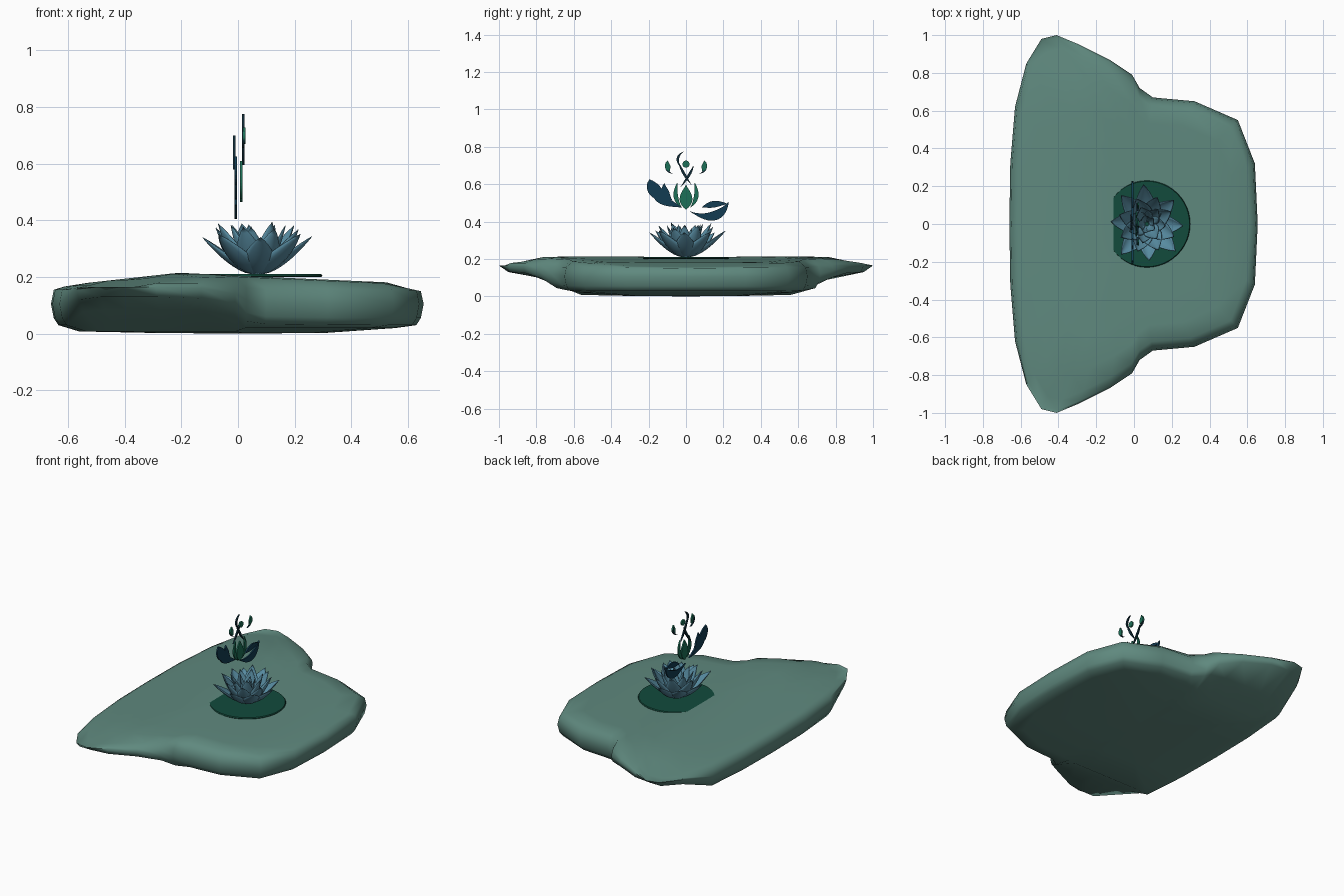
import bpy, math, random
from mathutils import Vector

if "Cube" in bpy.data.objects:
    bpy.data.objects.remove(bpy.data.objects["Cube"])
random.seed(4)


def material(name, rgb):
    m = bpy.data.materials.new(name)
    m.use_nodes = True
    m.diffuse_color = (*rgb, 1)
    m.node_tree.nodes["Principled BSDF"].inputs["Base Color"].default_value = (*rgb, 1)
    return m


STONE = material("sage stone", (0.115, 0.25, 0.21))
PETAL = material("dusty blue", (0.10, 0.27, 0.37))
PAD = material("dark green", (0.006, 0.07, 0.045))
NAVY = material("navy", (0.006, 0.045, 0.085))
GREEN = material("leaf green", (0.012, 0.16, 0.095))
INK = material("ink teal", (0.005, 0.025, 0.04))


def build(name, verts, faces, mat, angle=None):
    me = bpy.data.meshes.new(name)
    me.from_pydata(verts, [], faces)
    me.materials.append(mat)
    ob = bpy.data.objects.new(name, me)
    bpy.context.collection.objects.link(ob)
    if angle:
        bpy.ops.object.select_all(action='DESELECT')
        ob.select_set(True)
        bpy.context.view_layer.objects.active = ob
        bpy.ops.object.shade_smooth_by_angle(angle=math.radians(angle))
    return ob


def loft(rings, first, last):
    """Join equal rings and close both ends to single points."""
    n = len(rings[0])
    verts = [p for r in rings for p in r] + [first, last]
    a, b = len(verts) - 2, len(verts) - 1
    faces = []
    for k in range(n):
        j = (k + 1) % n
        faces += [(i * n + k, i * n + j, i * n + n + j, i * n + n + k) for i in range(len(rings) - 1)]
        faces += [(a, j, k), (b, (len(rings) - 1) * n + k, (len(rings) - 1) * n + j)]
    return verts, faces


def lerp_table(table, x):
    for (x0, z0), (x1, z1) in zip(table, table[1:]):
        if x <= x1:
            return z0 + (z1 - z0) * max(0, (x - x0) / (x1 - x0))
    return table[-1][1]


# Stone slab: half outline mirrored across y
half = [(-.655, .32), (-.63, .62), (-.57, .85), (-.49, .98), (-.41, 1), (-.29, .95), (-.13, .87),
        (-.01, .79), (.03, .72), (.1, .67), (.32, .65), (.55, .55), (.64, .32)]
outline = [(-.66, 0)] + half + [(.655, 0)] + [(x, -y) for x, y in reversed(half)]
ridge = [(-.66, .165), (-.21, .215), (.1, .2), (.55, .18), (.64, .15)]


def wing(y):
    t = min(1, max(0, (abs(y) - .62) / .3))
    return t * t * (3 - 2 * t)


def slab_ring(scale, z_of, limit=2):
    return [(x * scale, max(-limit, min(limit, y * scale)), z_of(x, y, scale)) for x, y in outline]


def top_z(x, y, s):
    return lerp_table(ridge, x * s) - .03 * max(0, (abs(y * s) - .75) / .2)


rings = [slab_ring(.48, lambda x, y, s: .003, .32),
         slab_ring(.85, lambda x, y, s: .02 if x > 0 else .008, .56),
         slab_ring(.96, lambda x, y, s: .03 + .055 * wing(y), .7),
         slab_ring(.985, lambda x, y, s: .055 + .075 * wing(y), .95),
         slab_ring(1, lambda x, y, s: .105 + .06 * wing(y)),
         slab_ring(.985, lambda x, y, s: min(.155 + .025 * wing(y), top_z(x, y, s))),
         slab_ring(.93, lambda x, y, s: top_z(x, y, s) - .004)]
rings += [slab_ring(s, top_z) for s in (.8, .6, .4, .2)]
build("stone_slab", *loft(rings, (0, 0, 0), (0, 0, .204)), STONE, 80)

# Lily pad, trimmed where it meets the rising stone
CX = .068


def pad_ring(r, z):
    return [(max(-.11, CX + r * math.cos(a)), r * math.sin(a), z)
            for a in (math.tau * k / 48 for k in range(48))]


build("lily_pad", *loft([pad_ring(.226, .2), pad_ring(.23, .204), pad_ring(.226, .21)],
                        (CX, 0, .2), (CX, 0, .21)), PAD, 40)


# Lotus petals: pointed cupped blades in four whorls
def petal(name, angle, reach, height, width, curl):
    nu, nv = 10, 6
    verts, faces = [], []
    for i in range(nu + 1):
        u = i / nu
        w = width * (math.sin(math.pi * u ** .8) ** .75 * (1 - .25 * u) + .12 * (1 - u))
        r = .012 + (reach - .012) * (u ** curl)
        z = .208 + height * u ** 1.25
        for j in range(nv + 1):
            v = j / nv * 2 - 1
            cup = .5 * w * v * v
            p = Vector((r - cup * .8, v * w, z + cup * .5))
            c, s = math.cos(angle), math.sin(angle)
            verts.append((CX + p.x * c - p.y * s, p.x * s + p.y * c, p.z))
    for i in range(nu):
        for j in range(nv):
            a = i * (nv + 1) + j
            faces.append((a, a + 1, a + nv + 2, a + nv + 1))
    ob = build(name, verts, faces, PETAL, 60)
    mod = ob.modifiers.new("thickness", 'SOLIDIFY')
    mod.thickness = .003


whorls = [("outer", 8, .205, .14, .058, .75), ("middle", 8, .155, .175, .054, .62),
          ("inner", 7, .1, .185, .045, .6), ("core", 5, .05, .165, .03, .6)]
for k, (label, count, reach, height, width, curl) in enumerate(whorls):
    for i in range(count):
        a = math.tau * (i + .5 * (k % 2)) / count + random.uniform(-.1, .1)
        petal(f"{label}_petal_{i + 1}", a, reach * random.uniform(.93, 1.06),
              height * random.uniform(.9, 1.04), width, curl)


# Floating ornament: flat blades in the y-z plane along a bent path
def blade(name, a, mid, b, width, x, mat, power=1, thick=.009):
    a, mid, b = Vector(a), Vector(mid), Vector(b)
    n, verts, faces = 14, [], []
    for i in range(n + 1):
        t = i / n
        p = a * (1 - t) ** 2 + mid * 2 * t * (1 - t) + b * t * t
        d = ((mid - a) * (1 - t) + (b - mid) * t).normalized()
        w = width * max(.03, math.sin(math.pi * t ** power)) / 2
        side = Vector((-d.y, d.x)) * w
        for q, h in ((p + side, 1), (p - side, 1), (p - side, -1), (p + side, -1)):
            verts.append((x + h * thick / 2, q.x, q.y))
    for i in range(n):
        for k in range(4):
            j = (k + 1) % 4
            faces.append((i * 4 + k, i * 4 + j, i * 4 + 4 + j, i * 4 + 4 + k))
    faces += [(3, 2, 1, 0), tuple(n * 4 + k for k in range(4))]
    build(name, verts, faces, mat)


# Blue leaves on both sides
blade("upper_side_leaf", (-.195, .625), (-.17, .53), (-.075, .52), .07, -.008, NAVY, .7)
blade("lower_side_leaf", (-.175, .535), (-.12, .51), (-.02, .475), .045, -.008, NAVY, .8)
blade("leaf_tip", (-.115, .605), (-.125, .55), (-.075, .515), .04, -.008, NAVY)
blade("sweeping_leaf", (.02, .455), (.17, .38), (.228, .505), .05, -.008, NAVY, 1.2)
blade("sweeping_leaf_crest", (.085, .475), (.14, .5), (.222, .495), .035, -.008, NAVY)

# Central bud with its sepals, and the small buds on either side
blade("central_bud", (0, .465), (0, .53), (0, .595), .068, .012, GREEN, .8)
for s, label in ((1, "left"), (-1, "right")):
    blade(f"{label}_sepal", (s * .022, .475), (s * .075, .525), (s * .045, .61), .024, .012, GREEN)
    blade(f"{label}_small_bud", (s * .085, .67), (s * .105, .69), (s * .098, .727), .03, .022, GREEN)
    blade(f"{label}_bud_stalk", (s * .07, .655), (s * .115, .67), (s * .108, .715), .01, .018, INK)

# Crossing stems and the bead between them
blade("tall_stem_curl", (-.012, .775), (-.065, .745), (-.03, .69), .013, .018, INK)
blade("tall_stem", (-.04, .72), (-.02, .66), (.03, .595), .014, .018, INK)
blade("short_stem", (.04, .7), (.03, .66), (-.032, .58), .014, -.013, INK)
disc = [[(x, .019 * math.cos(math.tau * k / 20), .707 + .019 * math.sin(math.tau * k / 20))
         for k in range(20)] for x in (.018, .027)]
build("bead", *loft(disc, (.018, 0, .707), (.027, 0, .707)), GREEN)
